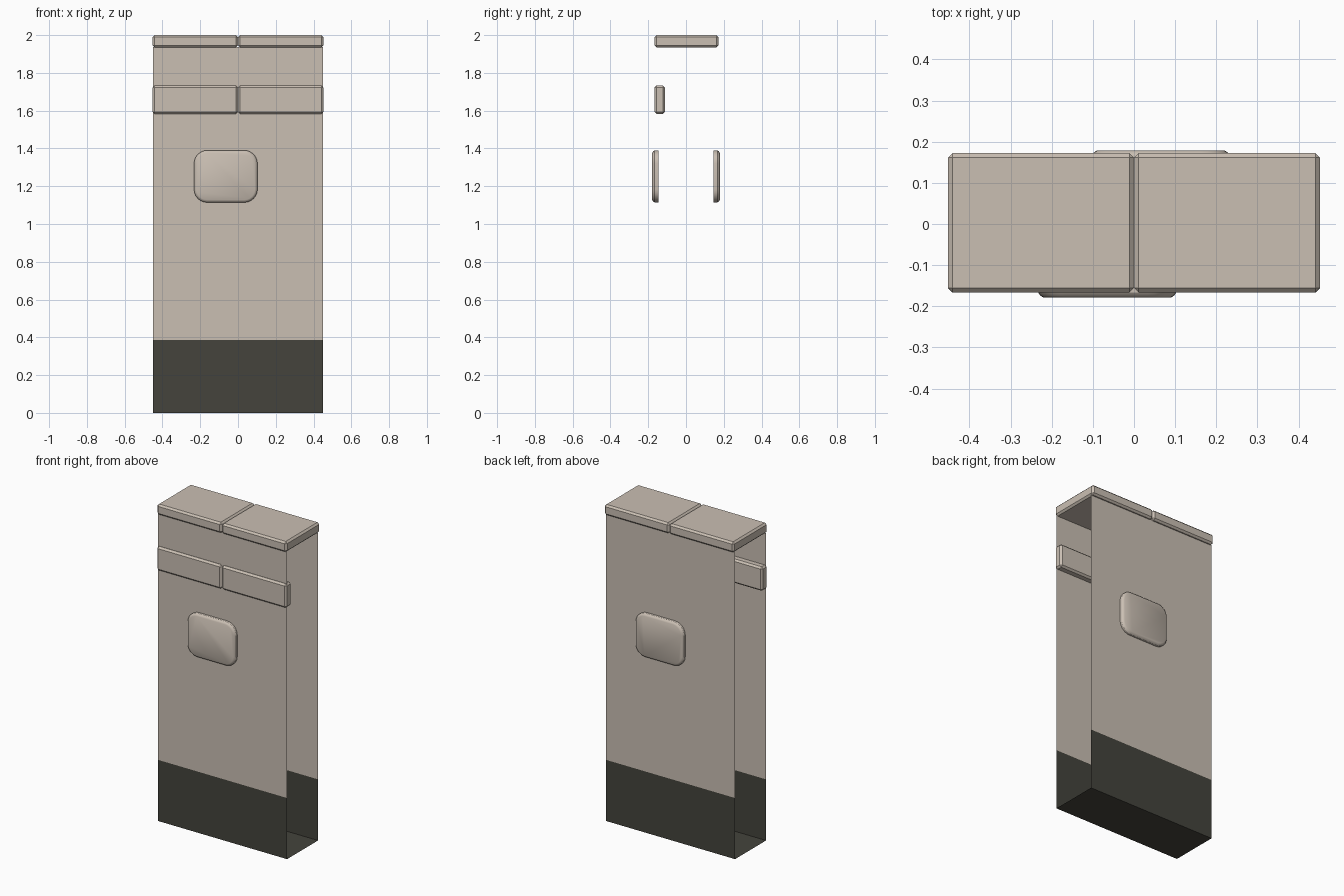
import bpy, bmesh, math

if "Cube" in bpy.data.objects:
    bpy.data.objects.remove(bpy.data.objects["Cube"])


def material(name, rgb):
    m = bpy.data.materials.new(name)
    m.diffuse_color = (*rgb, 1)
    m.use_nodes = True
    m.node_tree.nodes["Principled BSDF"].inputs["Base Color"].default_value = m.diffuse_color
    return m


STONE = material("warm_stone", (0.59, 0.52, 0.45))
DARK = material("dark_base", (0.058, 0.057, 0.045))


def finish(name, bm, mats, smooth=False):
    me = bpy.data.meshes.new(name)
    bm.to_mesh(me)
    bm.free()
    for m in mats:
        me.materials.append(m)
    ob = bpy.data.objects.new(name, me)
    bpy.context.collection.objects.link(ob)
    if smooth:
        bpy.context.view_layer.objects.active = ob
        ob.select_set(True)
        bpy.ops.object.shade_smooth_by_angle(angle=math.radians(30))
        ob.select_set(False)
    return ob


def block(name, x, y, z, chamfer):
    """Chamfered box given its extents on each axis."""
    bm = bmesh.new()
    bmesh.ops.create_cube(bm, size=1)
    for v in bm.verts:
        v.co = [(a + b) / 2 + c * (b - a) for (a, b), c in zip((x, y, z), v.co)]
    bmesh.ops.bevel(bm, geom=bm.edges[:], offset=chamfer, segments=1, affect='EDGES')
    return finish(name, bm, [STONE])


def wall_sheet(name, y, facing):
    """Thin wall face with a dark strip along the foot."""
    bm = bmesh.new()
    rows = [[bm.verts.new((x, y, z)) for x in (-0.45, 0.45)] for z in (0, 0.385, 1.937)]
    for i in range(2):
        loop = [rows[i][0], rows[i][1], rows[i + 1][1], rows[i + 1][0]]
        f = bm.faces.new(loop if facing < 0 else loop[::-1])
        f.material_index = 1 if i == 0 else 0
    return finish(name, bm, [STONE, DARK])


def rounded_ring(bm, cx, cz, w, h, r, y, steps=6):
    ring = []
    for k, (sx, sz) in enumerate(((1, 1), (-1, 1), (-1, -1), (1, -1))):
        for i in range(steps + 1):
            a = math.radians(90 * (k + i / steps))
            ring.append(bm.verts.new((cx + sx * (w - r) + r * math.cos(a), y,
                                      cz + sz * (h - r) + r * math.sin(a))))
    return ring


def pad(name, side):
    """Raised rounded panel; side is -1 for front and 1 for back."""
    bm = bmesh.new()
    profile = ((0.146, 0), (0.166, 0), (0.174, 0.005), (0.179, 0.014))
    rings = [rounded_ring(bm, side * 0.065, 1.252, 0.168 - d, 0.138 - d, 0.07 - d, side * y)
             for y, d in profile]
    for a, b in zip(rings, rings[1:]):
        for i in range(len(a)):
            j = (i + 1) % len(a)
            bm.faces.new((a[i], a[j], b[j], b[i]))
    bm.faces.new(rings[0])
    bm.faces.new(rings[-1])
    bmesh.ops.recalc_face_normals(bm, faces=bm.faces[:])
    return finish(name, bm, [STONE], smooth=True)


# Wall faces and rounded panels
for label, side in (("front", -1), ("back", 1)):
    wall_sheet(label + "_wall", side * 0.154, side)
    pad(label + "_panel", side)

# Floor plate under the wall
bm = bmesh.new()
bm.faces.new([bm.verts.new((x, y, 0)) for x, y in
              ((-0.45, -0.154), (-0.45, 0.154), (0.45, 0.154), (0.45, -0.154))])
finish("floor_plate", bm, [DARK])

# Coping blocks and front trim, two halves each
for label, x in (("left", (-0.452, -0.0005)), ("right", (0.0005, 0.452))):
    block(label + "_coping", x, (-0.166, 0.172), (1.934, 2.0), 0.011)
    block(label + "_trim", x, (-0.167, -0.112), (1.583, 1.734), 0.011)
